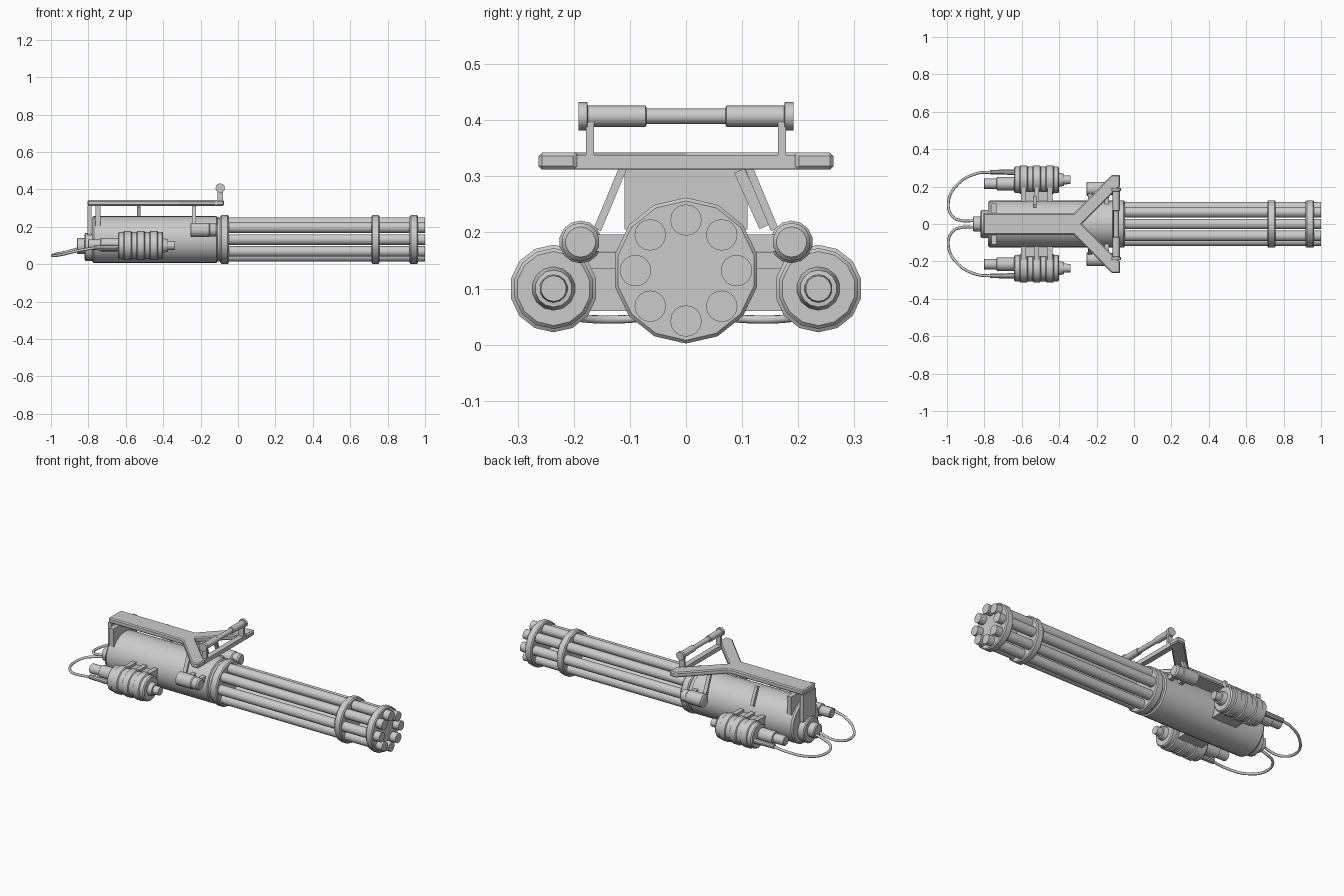
import bpy, bmesh, math
from mathutils import Vector, Matrix

if "Cube" in bpy.data.objects:
    bpy.data.objects.remove(bpy.data.objects["Cube"])

AXIS_Z = 0.132


def finish(name, bm, smooth=True):
    bmesh.ops.recalc_face_normals(bm, faces=bm.faces)
    me = bpy.data.meshes.new(name)
    bm.to_mesh(me)
    bm.free()
    ob = bpy.data.objects.new(name, me)
    bpy.context.collection.objects.link(ob)
    if smooth:
        bpy.ops.object.select_all(action='DESELECT')
        ob.select_set(True)
        bpy.context.view_layer.objects.active = ob
        bpy.ops.object.shade_smooth_by_angle(angle=math.radians(35))
    return ob


def lathe(name, profile, y, z, sides=14):
    """Closed solid turned about an axis parallel to x; profile is (x, radius)."""
    bm = bmesh.new()
    rings = []
    for x, r in profile:
        rings.append([bm.verts.new((x, y + r * math.sin(2 * math.pi * i / sides),
                                    z + r * math.cos(2 * math.pi * i / sides)))
                      for i in range(sides)])
    for a, b in zip(rings, rings[1:]):
        for i in range(sides):
            j = (i + 1) % sides
            bm.faces.new((a[i], a[j], b[j], b[i]))
    bm.faces.new(rings[0])
    bm.faces.new(rings[-1])
    return finish(name, bm)


def box(name, lo, hi):
    bm = bmesh.new()
    size = [abs(b - a) for a, b in zip(lo, hi)]
    mid = [(a + b) / 2 for a, b in zip(lo, hi)]
    bmesh.ops.create_cube(bm, size=1, matrix=Matrix.Translation(mid) @ Matrix.Diagonal((*size, 1)))
    return finish(name, bm, False)


def beam(name, p, q, w, d):
    """Rectangular strut between two points."""
    p, q = Vector(p), Vector(q)
    v = q - p
    bm = bmesh.new()
    rot = v.to_track_quat('Z', 'X').to_matrix().to_4x4()
    bmesh.ops.create_cube(bm, size=1, matrix=Matrix.Translation((p + q) / 2) @ rot
                          @ Matrix.Diagonal((w, d, v.length, 1)))
    return finish(name, bm, False)


def hose(name, pts, radius):
    cu = bpy.data.curves.new(name, 'CURVE')
    cu.dimensions = '3D'
    cu.bevel_depth = radius
    cu.bevel_resolution = 2
    cu.resolution_u = 6
    cu.use_fill_caps = True
    sp = cu.splines.new('BEZIER')
    sp.bezier_points.add(len(pts) - 1)
    for bp, co in zip(sp.bezier_points, pts):
        bp.co = co
        bp.handle_left_type = bp.handle_right_type = 'AUTO'
    ob = bpy.data.objects.new(name, cu)
    bpy.context.collection.objects.link(ob)


# Main housing with stepped rear cap
lathe("housing", [(-0.78, 0.118), (-0.77, 0.126), (-0.115, 0.126), (-0.11, 0.118), (-0.09, 0.118)],
      0, AXIS_Z, 28)
lathe("rear_cap", [(-0.82, 0.068), (-0.815, 0.075), (-0.775, 0.075)], 0, 0.093, 16)
lathe("rear_plug", [(-0.862, 0.036), (-0.857, 0.042), (-0.815, 0.042)], 0, 0.097, 14)

# Barrel cluster and clamp rings
for i in range(8):
    a = i * math.pi / 4
    lathe("barrel", [(-0.09, 0.028), (1.0, 0.028)], 0.09 * math.sin(a), AXIS_Z + 0.09 * math.cos(a), 16)
for x, w in ((-0.072, 0.023), (0.735, 0.022), (0.94, 0.022)):
    lathe("barrel_clamp", [(x - w, 0.124), (x - w + 0.006, 0.13), (x + w - 0.006, 0.13), (x + w, 0.124)],
          0, AXIS_Z, 14)

# Forked top frame
half = [(-0.805, 0.058), (-0.32, 0.058), (-0.118, 0.263), (-0.075, 0.263), (-0.075, 0.195), (-0.09, 0.19)]
outline = half + [(-0.28, 0)] + [(x, -y) for x, y in reversed(half)]
bm = bmesh.new()
face = bm.faces.new([bm.verts.new((x, y, 0.312)) for x, y in outline])
ext = bmesh.ops.extrude_face_region(bm, geom=[face])
bmesh.ops.translate(bm, verts=[g for g in ext['geom'] if isinstance(g, bmesh.types.BMVert)], vec=(0, 0, 0.03))
frame = finish("top_frame", bm, False)
bev = frame.modifiers.new("edge_bevel", 'BEVEL')
bev.width = 0.006
bev.segments = 1
box("frame_rear_post", (-0.805, -0.058, 0.155), (-0.783, 0.058, 0.315))
box("frame_saddle", (-0.762, -0.11, 0.205), (-0.735, 0.11, 0.313))
box("frame_crossbar", (-0.112, -0.2, 0.313), (-0.08, 0.2, 0.338))

# Carry handle: grip turned along y
prof = [(-0.192, 0.025), (-0.176, 0.025), (-0.175, 0.019), (-0.072, 0.019), (-0.07, 0.014),
        (0.07, 0.014), (0.072, 0.019), (0.175, 0.019), (0.176, 0.025), (0.192, 0.025)]
grip = lathe("handle_grip", prof, 0, 0, 12)
grip.rotation_euler = (0, 0, math.pi / 2)
grip.location = (-0.095, 0, 0.407)

# Single lever on the far side of the housing
beam("side_lever", (-0.53, 0.095, 0.31), (-0.53, 0.14, 0.21), 0.02, 0.018)

for s in (-1, 1):
    # Handle upright and frame strut
    box("handle_upright", (-0.11, s * 0.164, 0.33), (-0.08, s * 0.178, 0.41))
    beam("frame_strut", (-0.235, s * 0.11, 0.32), (-0.235, s * 0.158, 0.205), 0.014, 0.022)

    # Small front cylinder and its pegs
    lathe("front_cylinder", [(-0.255, 0.03), (-0.25, 0.038), (-0.155, 0.038), (-0.15, 0.034),
                             (-0.118, 0.034), (-0.11, 0.027)], s * 0.188, 0.183, 14)
    for x in (-0.21, -0.145):
        box("front_peg", (x - 0.012, s * 0.1, 0.166), (x + 0.012, s * 0.18, 0.196))

    # Ribbed canister with nozzle
    prof = [(-0.642, 0.066), (-0.636, 0.072)]
    for x in (-0.59, -0.52, -0.45):
        prof += [(x - 0.022, 0.072), (x - 0.018, 0.078), (x + 0.018, 0.078), (x + 0.022, 0.072)]
    prof += [(-0.406, 0.072), (-0.4, 0.066)]
    lathe("canister", prof, s * 0.236, 0.1, 14)
    lathe("canister_nozzle", [(-0.405, 0.04), (-0.375, 0.033), (-0.374, 0.025), (-0.34, 0.023)],
          s * 0.236, 0.1, 14)
    lathe("canister_rear_valve", [(-0.803, 0.024), (-0.8, 0.028), (-0.735, 0.028), (-0.733, 0.036),
                                  (-0.64, 0.036)], s * 0.215, 0.105, 12)
    lathe("hose_socket", [(-0.77, 0.013), (-0.64, 0.015)], s * 0.277, 0.088, 10)
    box("canister_mount", (-0.6, s * 0.1, 0.06), (-0.44, s * 0.175, 0.15))
    for x in (-0.59, -0.52, -0.45):
        box("canister_clamp", (x - 0.013, s * 0.1, 0.135), (x + 0.013, s * 0.2, 0.165))

    # Looped hose from canister to rear plug
    hose("hose", [(-0.76, s * 0.277, 0.088), (-0.84, s * 0.27, 0.075), (-0.94, s * 0.215, 0.052),
                  (-0.992, s * 0.12, 0.045), (-0.97, s * 0.04, 0.055), (-0.92, s * 0.018, 0.065),
                  (-0.85, s * 0.018, 0.085)], 0.0075)
